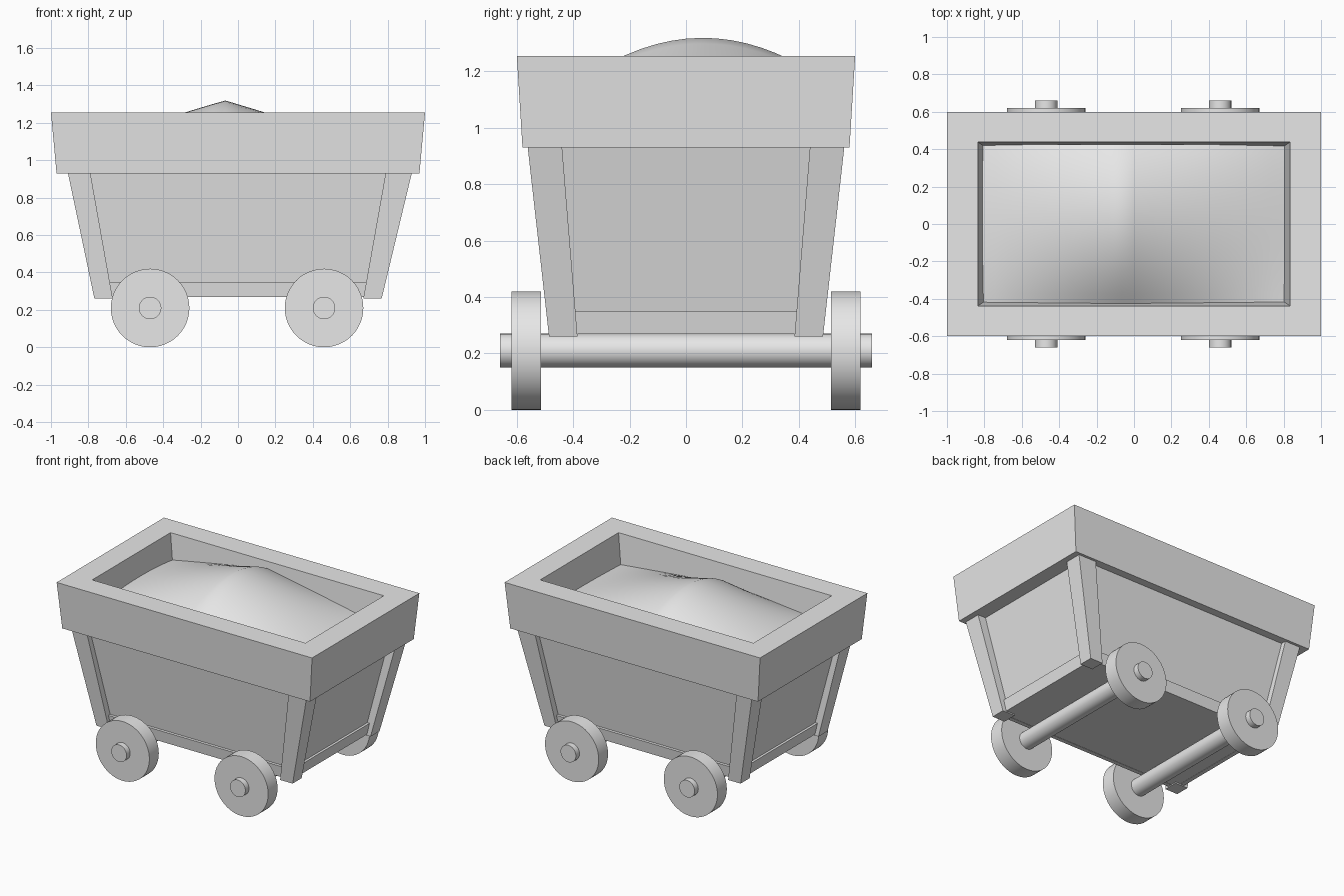
import bpy, bmesh, math

if "Cube" in bpy.data.objects:
    bpy.data.objects.remove(bpy.data.objects["Cube"])

grey = bpy.data.materials.new("plain_grey")
grey.diffuse_color = (0.8, 0.8, 0.8, 1)
grey.use_nodes = True
grey.node_tree.nodes["Principled BSDF"].inputs["Base Color"].default_value = grey.diffuse_color


def make(name, verts, faces, smooth=False):
    me = bpy.data.meshes.new(name)
    me.from_pydata(verts, [], faces)
    bm = bmesh.new()
    bm.from_mesh(me)
    bmesh.ops.recalc_face_normals(bm, faces=bm.faces)
    bm.to_mesh(me)
    bm.free()
    me.materials.append(grey)
    for p in me.polygons:
        p.use_smooth = smooth
    ob = bpy.data.objects.new(name, me)
    bpy.context.collection.objects.link(ob)
    return ob


def rect(x0, x1, y0, y1, z):
    return [(x0, y0, z), (x1, y0, z), (x1, y1, z), (x0, y1, z)]


def loft(name, loops, ring=False):
    """Skin rectangles; ring=True joins last to first, otherwise ends are capped."""
    n = len(loops)
    verts = [v for l in loops for v in l]
    faces = []
    for a in range(n if ring else n - 1):
        b = (a + 1) % n
        for i in range(4):
            j = (i + 1) % 4
            faces.append((a * 4 + i, a * 4 + j, b * 4 + j, b * 4 + i))
    if not ring:
        faces += [(3, 2, 1, 0), tuple(range(n * 4 - 4, n * 4))]
    return make(name, verts, faces)


def cylinder(name, x, y, radius, length):
    bpy.ops.mesh.primitive_cylinder_add(vertices=48, radius=radius, depth=length,
                                        location=(x, y, 0.21), rotation=(math.pi / 2, 0, 0))
    ob = bpy.context.object
    ob.name = name
    ob.data.materials.append(grey)
    bpy.ops.object.shade_smooth_by_angle(angle=math.radians(40))


# Tapered hopper body
loft("body", [rect(-.72, .72, -.44, .44, .27), rect(-.87, .87, -.525, .525, .94)])

# Thick flared rim around the open top
loft("rim", [rect(-.97, .97, -.58, .58, .93), rect(-1, 1, -.6, .6, 1.255),
             rect(-.835, .835, -.438, .438, 1.255), rect(-.785, .785, -.405, .405, .93)], ring=True)

# Bottom rail standing slightly proud of the panels
loft("bottom_rail", [rect(-.74, .74, -.46, .46, .268), rect(-.755, .755, -.47, .47, .348),
                     rect(-.73, .73, -.445, .445, .348), rect(-.71, .71, -.43, .43, .268)], ring=True)

# Leaning corner posts
for sx in (-1, 1):
    for sy in (-1, 1):
        top = .91 if sx < 0 else .93
        loft("corner_post", [
            rect(sx * .67, sx * .768, sy * .385, sy * .486, .26),
            rect(sx * .79, sx * top, sy * .44, sy * .562, .935)])

# Axles and wheels
for x in (-.47, .46):
    cylinder("axle", x, 0, .06, 1.32)
    for s in (-1, 1):
        cylinder("wheel", x, s * .567, .21, .105)

# Heaped load: ridge falling straight along x, rounded along y
NX, NY = 24, 16
verts, faces = [], []
for j in range(NY + 1):
    for i in range(NX + 1):
        u, v = -1 + 2 * i / NX, -1 + 2 * j / NY
        fx = 1 - 1.08 * abs(u * .81 + .07)
        fy = 1 - 2.9 * (v * .425 - .06) ** 2
        verts.append((u * .81, v * .425, 1.04 + .28 * max(fx, 0) * fy))
for j in range(NY):
    for i in range(NX):
        a = j * (NX + 1) + i
        faces.append((a, a + 1, a + NX + 2, a + NX + 1))
load = make("heaped_load", verts, faces, smooth=True)
if load.data.polygons[0].normal.z < 0:
    load.data.flip_normals()
